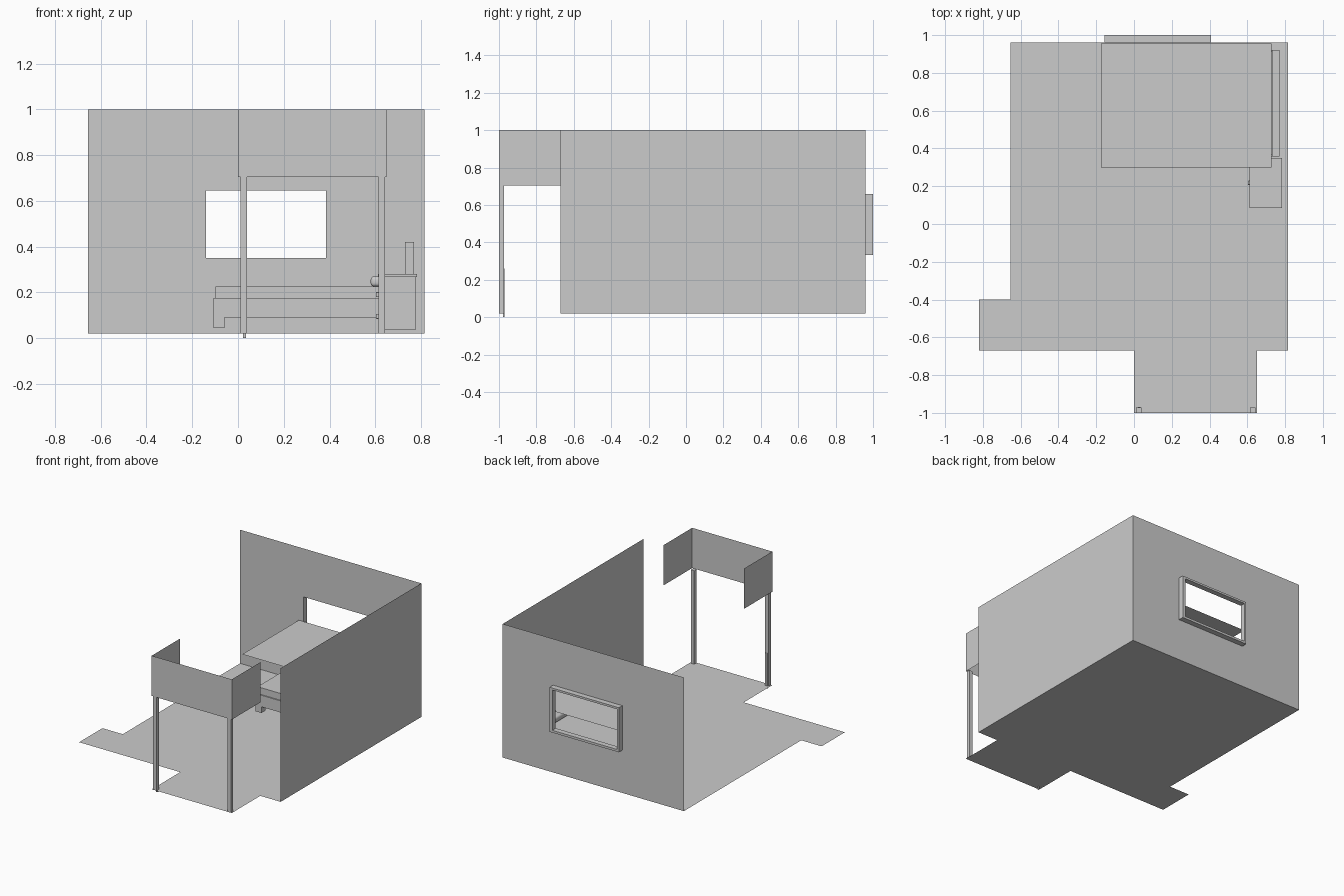
import bpy, bmesh
from mathutils import Vector

if "Cube" in bpy.data.objects:
    bpy.data.objects.remove(bpy.data.objects["Cube"])


def finish(name, bm):
    mesh = bpy.data.meshes.new(name)
    bm.to_mesh(mesh)
    bm.free()
    obj = bpy.data.objects.new(name, mesh)
    bpy.context.collection.objects.link(obj)
    return obj


def sheet(name, *polys):
    """Thin surface made of one or more polygons."""
    bm = bmesh.new()
    for pts in polys:
        bm.faces.new([bm.verts.new(p) for p in pts])
    bmesh.ops.remove_doubles(bm, verts=bm.verts, dist=1e-5)
    return finish(name, bm)


def box(name, x, y, z, bevel=0, segments=1):
    """Box from (min, max) ranges."""
    bm = bmesh.new()
    bmesh.ops.create_cube(bm, size=1)
    for v in bm.verts:
        v.co = Vector([(r[0] + r[1]) / 2 + c * (r[1] - r[0])
                       for c, r in zip(v.co, (x, y, z))])
    obj = finish(name, bm)
    if bevel:
        mod = obj.modifiers.new("bevel", 'BEVEL')
        mod.width, mod.segments = bevel, segments
    return obj


def rect(x0, x1, z0, z1, y):
    return [(x0, y, z0), (x1, y, z0), (x1, y, z1), (x0, y, z1)]


def ring(a, b):
    """Four quads joining two rectangular loops."""
    return [[a[i], a[(i + 1) % 4], b[(i + 1) % 4], b[i]] for i in range(4)]


F, H = 0.02, 1.0                                   # floor and wall top
L, R, B, FR = -0.655, 0.815, 0.96, -0.67           # room limits

# Floor with entrance bay and side spur
sheet("floor", [(x, y, F) for x, y in (
    (L, B), (L, -0.40), (-0.82, -0.40), (-0.82, FR), (0, FR), (0, -1),
    (0.65, -1), (0.65, FR), (R, FR), (R, B))])

# Walls: back wall has the window opening
hole = (-0.14, 0.385, 0.35, 0.645)
outer = (-0.155, 0.407, 0.333, 0.66)
sheet("back_wall", *ring(rect(L, R, F, H, B), rect(*hole, B)))
sheet("right_wall", [(R, FR, F), (R, B, F), (R, B, H), (R, FR, H)])

# Window frame on the outside
in0, in1 = rect(*hole, B), rect(*hole, 1.0)
out0, out1 = rect(*outer, B), rect(*outer, 1.0)
sheet("window_frame", *ring(out0, out1), *ring(out1, in1),
      *ring(in1, in0), *ring(in0, out0))

# Entrance fascia, open at top and back
z0 = 0.705
path = [(0, FR), (0, -1), (0.65, -1), (0.65, FR)]
sheet("entrance_fascia", *[[(*a, z0), (*b, z0), (*b, H), (*a, H)]
                           for a, b in zip(path, path[1:])])

# Entrance posts and the thin bolt rod
for side, x in (("left", 0.011), ("right", 0.614)):
    box(f"{side}_post", (x, x + 0.028), (-1, -0.972), (F, z0))
box("bolt_rod", (0.021, 0.034), (-0.979, -0.970), (0, 0.26))

# Bed
by = (0.358, 0.92)
box("bed_frame", (-0.107, 0.73), by, (0.09, 0.175))
box("mattress", (-0.098, 0.73), (by[0] + 0.008, by[1] - 0.008), (0.175, 0.225))
box("headboard", (0.73, 0.77), by, (0.045, 0.42))
for i, x in enumerate((-0.107, 0.683)):
    for j, y in enumerate((by[0], by[1] - 0.047)):
        box(f"bed_leg_{i}{j}", (x, x + 0.047), (y, y + 0.047), (0.045, 0.09))
pillow = box("pillow", (0.58, 0.725), (0.45, 0.83), (0.225, 0.27), 0.015, 3)
for p in pillow.data.polygons:
    p.use_smooth = True

# Flat sheet hanging above the bed
sheet("overhead_panel", [(-0.175, 0.30, 0.467), (0.727, 0.30, 0.467),
                         (0.727, 0.955, 0.467), (-0.175, 0.955, 0.467)])

# Bedside cabinet with drawer knobs facing the room
box("cabinet_body", (0.62, 0.775), (0.095, 0.34), (0.035, 0.267))
box("cabinet_top", (0.612, 0.783), (0.085, 0.35), (0.267, 0.28))
for i, z in enumerate((0.095, 0.19)):
    box(f"drawer_front_{i}", (0.615, 0.62), (0.105, 0.33), (z - 0.042, z + 0.042))
    box(f"drawer_knob_{i}", (0.603, 0.615), (0.207, 0.229), (z - 0.011, z + 0.011), 0.003, 2)
